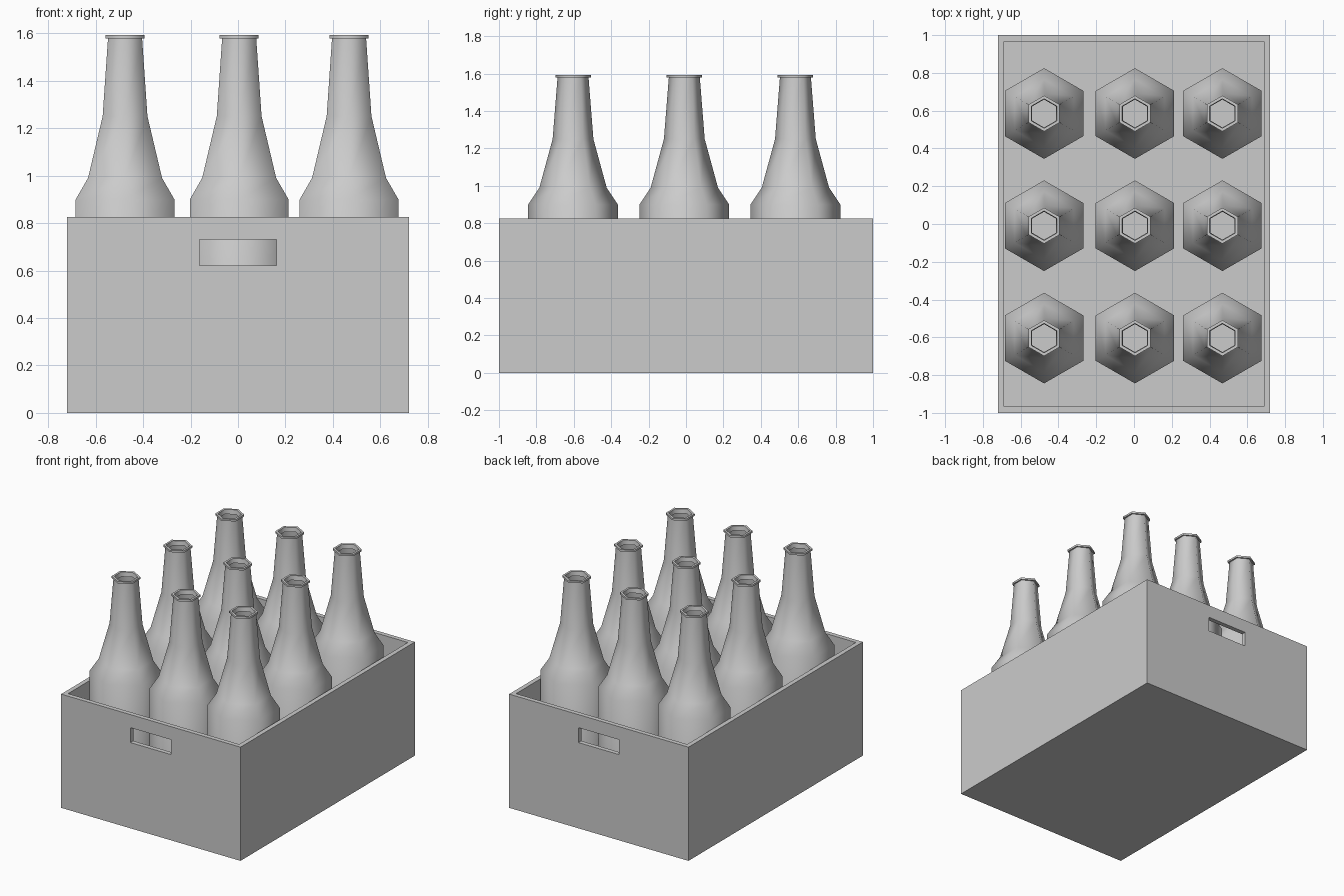
import bpy, bmesh, math

if "Cube" in bpy.data.objects:
    bpy.data.objects.remove(bpy.data.objects["Cube"])


def box(name, lo, hi):
    """Axis-aligned box between two corners."""
    bpy.ops.mesh.primitive_cube_add(size=1, location=[(a + b) / 2 for a, b in zip(lo, hi)])
    ob = bpy.context.object
    ob.name = name
    ob.scale = [b - a for a, b in zip(lo, hi)]
    bpy.ops.object.transform_apply(location=True, scale=True)
    return ob


def cut(target, cutter):
    mod = target.modifiers.new("cut", 'BOOLEAN')
    mod.operation = 'DIFFERENCE'
    mod.solver = 'EXACT'
    mod.object = cutter
    bpy.context.view_layer.objects.active = target
    bpy.ops.object.modifier_apply(modifier=mod.name)
    bpy.data.objects.remove(cutter)


# Crate: hollow box with a hand hole through both short ends
W = 0.033
crate = box("crate", (-0.72, -1, 0), (0.72, 1, 0.825))
cut(crate, box("cavity_cutter", (-0.72 + W, -1 + W, W), (0.72 - W, 1 - W, 1)))
cut(crate, box("handle_cutter", (-0.163, -1.2, 0.622), (0.163, 1.2, 0.73)))

# Bottle: six-sided open shell, (radius, height) from base to lip and into the mouth
PROFILE = [(0.24, W + 0.002), (0.24, 0.90), (0.18, 0.99), (0.109, 1.25), (0.083, 1.578),
           (0.095, 1.578), (0.095, 1.592), (0.078, 1.592), (0.074, 1.56)]


def bottle_mesh():
    bm = bmesh.new()
    rings = []
    for r, z in PROFILE:
        angles = [math.radians(30 + 60 * i) for i in range(6)]
        rings.append([bm.verts.new((r * math.cos(a), r * math.sin(a), z)) for a in angles])
    for a, b in zip(rings, rings[1:]):
        for i in range(6):
            j = (i + 1) % 6
            bm.faces.new((a[i], a[j], b[j], b[i]))
    bm.faces.new(rings[0][::-1])
    for f in bm.faces:
        f.smooth = True
    me = bpy.data.meshes.new("bottle")
    bm.to_mesh(me)
    bm.free()
    # Keep the base and lip edges crisp, round the body
    me.set_sharp_from_angle(angle=math.radians(65))
    return me


# Three by three grid of bottles
mesh = bottle_mesh()
for x in (-0.476, 0.005, 0.468):
    for y in (-0.604, -0.009, 0.585):
        ob = bpy.data.objects.new("bottle", mesh)
        ob.location = (x, y, 0)
        bpy.context.collection.objects.link(ob)
